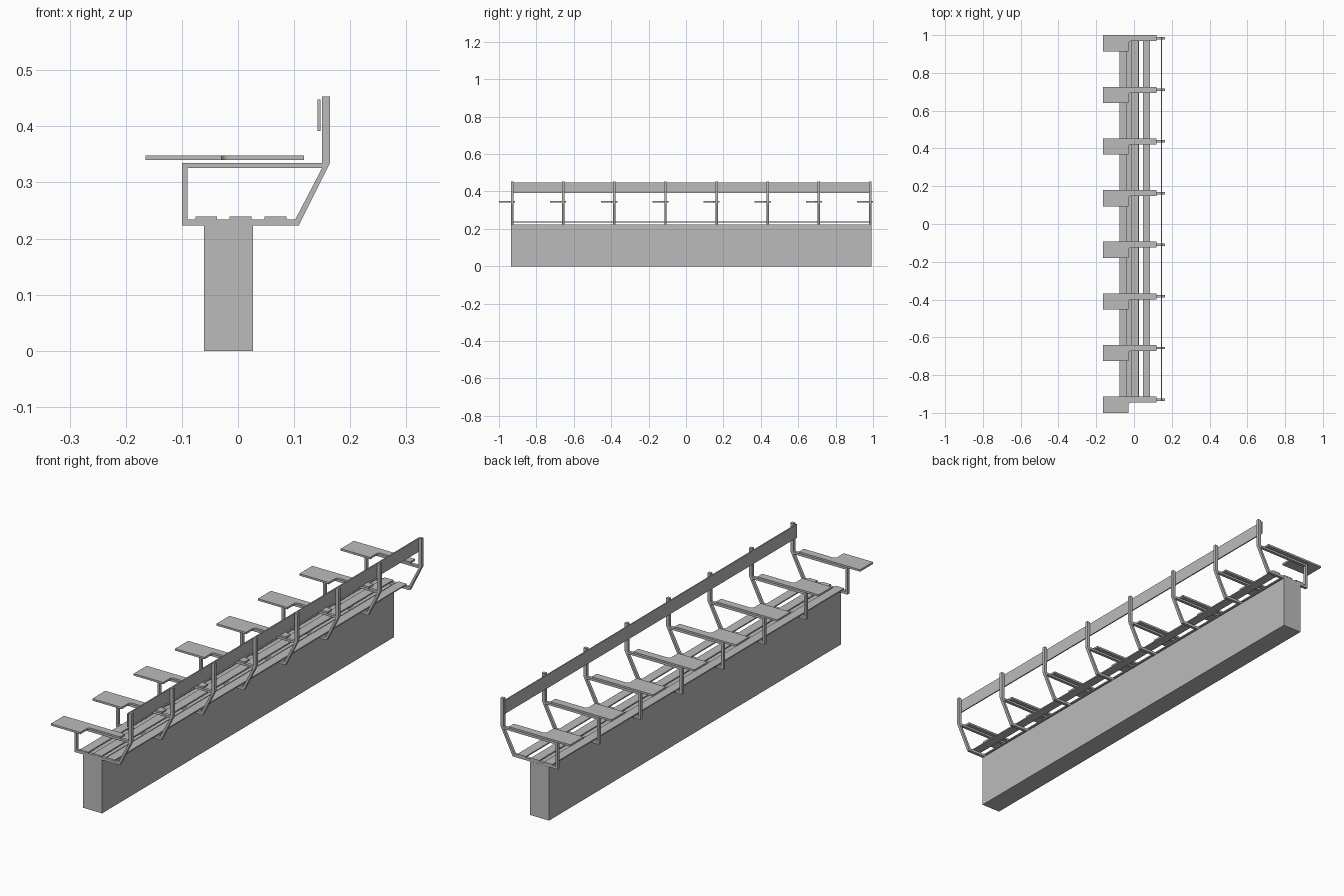
import bpy
import math

if "Cube" in bpy.data.objects:
    bpy.data.objects.remove(bpy.data.objects["Cube"])

grey = bpy.data.materials.new("light_grey")
grey.diffuse_color = (0.5, 0.5, 0.5, 1)
grey.use_nodes = True
grey.node_tree.nodes["Principled BSDF"].inputs["Base Color"].default_value = grey.diffuse_color


def add_mesh(name, verts, faces):
    mesh = bpy.data.meshes.new(name)
    mesh.from_pydata(verts, [], faces)
    mesh.materials.append(grey)
    return mesh


def add_object(name, mesh, y=0.0, thickness=0.0):
    obj = bpy.data.objects.new(name, mesh)
    obj.location.y = y
    bpy.context.collection.objects.link(obj)
    if thickness:
        mod = obj.modifiers.new("thickness", 'SOLIDIFY')
        mod.thickness = thickness
        mod.offset = 0
    return obj


def box(name, x0, x1, y0, y1, z0, z1):
    verts = [(x, y, z) for x in (x0, x1) for y in (y0, y1) for z in (z0, z1)]
    faces = [(0, 1, 3, 2), (4, 6, 7, 5), (0, 4, 5, 1),
             (2, 3, 7, 6), (0, 2, 6, 4), (1, 5, 7, 3)]
    return add_object(name, add_mesh(name, verts, faces))


Y0, Y1 = -0.936, 0.991

# Wall that carries the bench
box("base_wall", -0.061, 0.027, Y0, Y1, 0, 0.224)

# Seat slats and back board
for i, x in enumerate((-0.0565, 0.0045, 0.0665)):
    box(f"seat_slat_{i + 1}", x - 0.0195, x + 0.0195, Y0, Y1, 0.234, 0.239)
box("back_board", 0.142, 0.147, Y0, Y1, 0.392, 0.448)

# Support frame: mitred ring of flat bar with the back upright on top
profile = [(-0.100, 0.223), (0.108, 0.223), (0.164, 0.335), (0.150, 0.335), (-0.100, 0.335),
           (-0.090, 0.234), (0.102, 0.234), (0.150, 0.326), (-0.090, 0.326),
           (0.164, 0.453), (0.150, 0.453)]
frame_faces = [(0, 1, 6, 5), (1, 2, 7, 6), (2, 3, 7), (3, 4, 8, 7),
               (4, 0, 5, 8), (3, 2, 9, 10)]
frame_mesh = add_mesh("support_frame", [(x, 0, z) for x, z in profile], frame_faces)

# Armrest: narrow arm that widens into a writing tablet, with a small fillet
R = 0.012
outline = [(-0.165, 0.016), (-0.165, -0.070), (-0.023 - R / 2, -0.070), (-0.023 - R / 2, -0.016 - R)]
for k in range(1, 5):
    a = math.pi - k * math.pi / 8
    outline.append((-0.023 + R / 2 + R * math.cos(a), -0.016 - R + R * math.sin(a)))
outline += [(0.118, -0.016), (0.118, 0.016)]
tablet_mesh = add_mesh("armrest_tablet", [(x, y, 0.344) for x, y in outline],
                       [tuple(range(len(outline)))])

# Eight evenly spaced frames, each with its tablet
for i in range(8):
    y = 0.984 - i * 1.914 / 7
    add_object(f"support_frame_{i + 1}", frame_mesh, y, 0.013)
    add_object(f"armrest_tablet_{i + 1}", tablet_mesh, y, 0.008)
